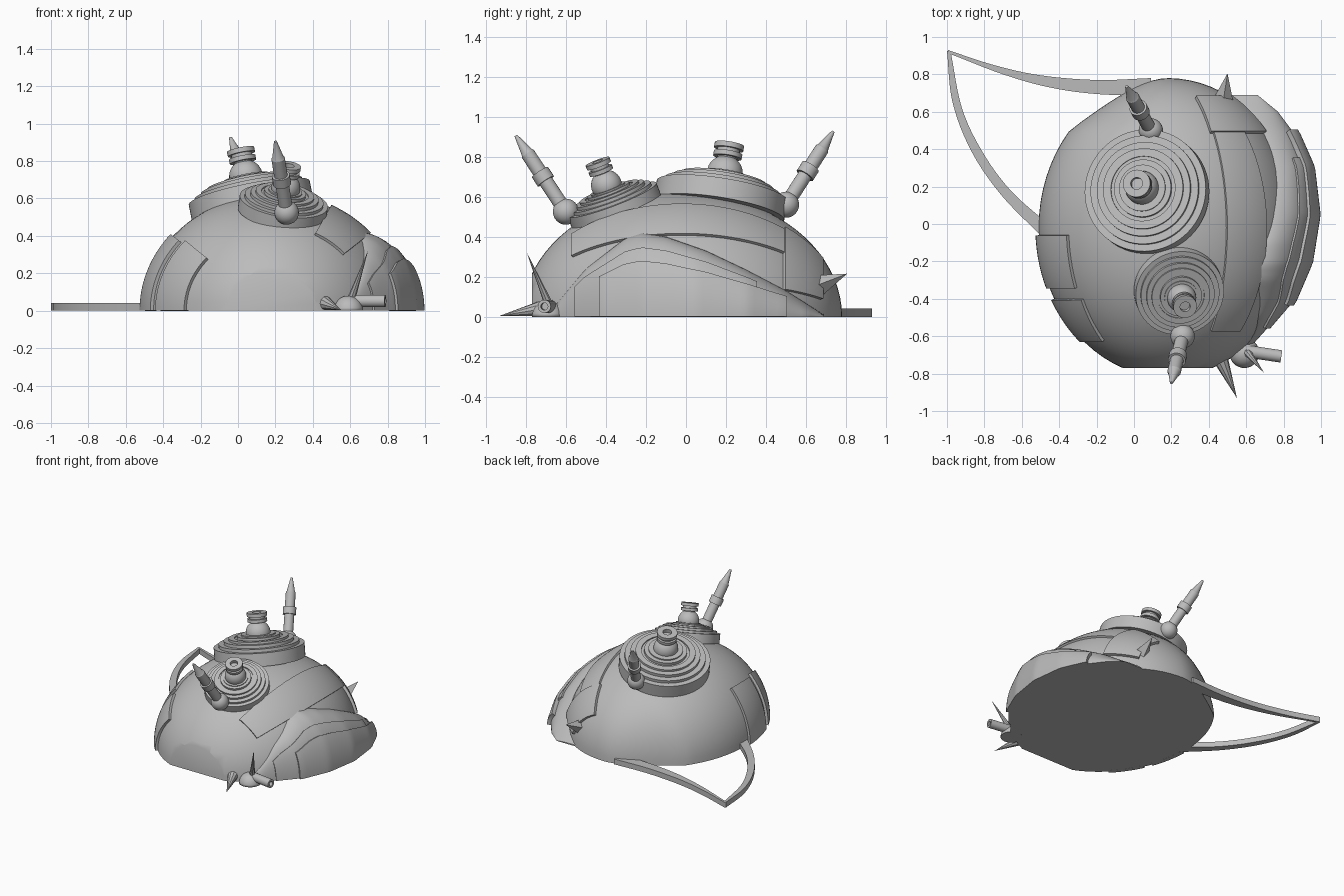
import bpy, bmesh
from math import sin, cos, pi, sqrt, radians
from mathutils import Vector

cube = bpy.data.objects.get("Cube")
if cube:
    bpy.data.objects.remove(cube, do_unlink=True)

grey = bpy.data.materials.new("plain_grey")
grey.use_nodes = True
grey.diffuse_color = (0.5, 0.5, 0.5, 1)
grey.node_tree.nodes["Principled BSDF"].inputs["Base Color"].default_value = (0.5, 0.5, 0.5, 1)

# Dome centre and radii
CX, CY, RX, RY, RZ = 0.18, -0.02, 0.69, 0.80, 0.62


def finish(name, bm, thickness=0, angle=30):
    bmesh.ops.remove_doubles(bm, verts=bm.verts, dist=1e-5)
    bmesh.ops.recalc_face_normals(bm, faces=bm.faces)
    mesh = bpy.data.meshes.new(name)
    bm.to_mesh(mesh)
    bm.free()
    mesh.materials.append(grey)
    ob = bpy.data.objects.new(name, mesh)
    bpy.context.collection.objects.link(ob)
    bpy.ops.object.select_all(action="DESELECT")
    ob.select_set(True)
    bpy.context.view_layer.objects.active = ob
    if thickness:
        mod = ob.modifiers.new("thickness", "SOLIDIFY")
        mod.thickness = thickness
        mod.offset = 0
        bpy.ops.object.modifier_apply(modifier=mod.name)
    bpy.ops.object.shade_smooth_by_angle(angle=radians(angle))
    return ob


def skin(bm, rows, closed=False):
    """Join rows of points with quads."""
    rows = [[bm.verts.new(p) for p in row] for row in rows]
    n = len(rows[0])
    for a, b in zip(rows, rows[1:]):
        for i in range(n if closed else n - 1):
            j = (i + 1) % n
            bm.faces.new((a[i], a[j], b[j], b[i]))
    return rows


def lathe(name, base, axis, profile, sides=48):
    """Spin (radius, height) points around an axis."""
    bm = bmesh.new()
    turn = Vector(axis).to_track_quat("Z", "Y")
    rows = []
    for r, h in profile:
        r = max(r, 0.0002)
        rows.append([Vector(base) + turn @ Vector((r * cos(2 * pi * k / sides), r * sin(2 * pi * k / sides), h))
                     for k in range(sides)])
    rows = skin(bm, rows, True)
    bm.faces.new(rows[0])
    bm.faces.new(rows[-1])
    return finish(name, bm)


def spike(name, base, tip, r, sides):
    d = Vector(tip) - Vector(base)
    return lathe(name, base, d, [(r, 0), (0, d.length)], sides)


def ball(name, centre, r):
    steps = [pi * k / 16 for k in range(17)]
    return lathe(name, centre, (0, 0, 1), [(r * sin(a), -r * cos(a)) for a in steps], 32)


def lerp(points, y):
    for (y0, a), (y1, b) in zip(points, points[1:]):
        if y <= y1:
            return a + (b - a) * (y - y0) / (y1 - y0)
    return points[-1][1]


def span(a, b, n):
    return [a + (b - a) * k / n for k in range(n + 1)]


# Dome body, cut flat at the base and the nose
bm = bmesh.new()
bmesh.ops.create_uvsphere(bm, u_segments=72, v_segments=40, radius=1)
for v in bm.verts:
    v.co = (CX + RX * v.co.x, CY + RY * v.co.y, RZ * v.co.z)
for co, no in (((0, 0, 0), (0, 0, 1)), ((0, -0.77, 0), (0, 1, 0))):
    bmesh.ops.bisect_plane(bm, geom=bm.verts[:] + bm.edges[:] + bm.faces[:],
                           plane_co=co, plane_no=no, clear_inner=True)
    bmesh.ops.holes_fill(bm, edges=[e for e in bm.edges if e.is_boundary], sides=0)
for v in bm.verts:
    if v.co.y > 0.5 and v.co.x < 0.2:
        v.co.x = 0.2 + (v.co.x - 0.2) * (1 - 0.3 * (v.co.y - 0.5) / 0.28)
finish("dome_body", bm)


# Raised armour panels that follow the dome
def panel(name, side, y0, y1, t0, t1, thickness):
    rows = []
    for y in span(y0, y1, 24):
        r = sqrt(1 - ((y - CY) / RY) ** 2)
        rows.append([(CX + side * RX * r * cos(t), y, RZ * r * sin(t))
                     for t in span(radians(t0), radians(t1), 16)])
    bm = bmesh.new()
    skin(bm, rows)
    finish(name, bm, thickness)


panel("right_panel_middle", -1, -0.34, -0.06, 0, 40, 0.035)
panel("right_panel_front", -1, -0.62, -0.40, 0, 42, 0.035)
panel("left_panel_upper", 1, -0.565, 0.485, 41, 63, 0.03)
panel("left_panel_rear", 1, 0.485, 0.67, 16, 65, 0.04)

# Side fender: ridge height and ground outline along y
RIDGE = [(-0.65, 0.06), (-0.5, 0.24), (-0.3, 0.395), (-0.22, 0.42), (-0.1, 0.40),
         (0.1, 0.33), (0.3, 0.235), (0.5, 0.13), (0.69, 0.01)]
OUTER = [(-0.65, 0.63), (-0.55, 0.72), (-0.41, 0.84), (-0.2, 0.93), (0.05, 0.97),
         (0.3, 0.94), (0.48, 0.86), (0.6, 0.77), (0.69, 0.66)]


def fender_row(y, s0, n):
    z, xo = lerp(RIDGE, y), lerp(OUTER, y)
    xi = CX + RX * sqrt(max(0, 1 - (z / RZ) ** 2 - ((y - CY) / RY) ** 2)) - 0.005
    return [(xi + (xo - xi) * sin(a), y, z * cos(a)) for a in span(s0 * pi / 2, pi / 2, n)]


bm = bmesh.new()
rows = []
for y in span(-0.65, 0.69, 60):
    row = fender_row(y, 0, 16)
    rows.append(row + [(row[0][0] - 0.08, y, 0), (row[0][0] - 0.08, y, row[0][2] * 0.97)])
rows = skin(bm, rows, True)
bm.faces.new(rows[0])
bm.faces.new(rows[-1])
finish("fender", bm, angle=40)

for name, y0, y1, s0, thickness in (("fender_plate_upper", -0.55, 0.35, 0.40, 0.024),
                                    ("fender_plate_lower", -0.42, 0.49, 0.56, 0.056)):
    bm = bmesh.new()
    skin(bm, [fender_row(y, s0, 12) for y in span(y0, y1, 40)])
    finish(name, bm, thickness)


# Stepped turrets with a hollow-topped knob
def turret(name, centre, axis, size, knob):
    steps = [(1, -0.30), (1, 0), (0.89, 0), (0.89, 0.07), (0.77, 0.07), (0.77, 0.14), (0.66, 0.14),
             (0.66, 0.19), (0.53, 0.19), (0.53, 0.16), (0.47, 0.16), (0.47, 0.23), (0.38, 0.23),
             (0.38, 0.26), (0, 0.26)]
    lathe(name + "_drum", centre, axis, [(r * size, h * size) for r, h in steps], 64)
    shape = [(0.9 * sin(a), 0.9 - 0.9 * cos(a)) for a in span(0, pi * 0.82, 14)]
    shape += [(0.5, 1.72), (0.72, 1.72), (0.72, 1.96), (0.56, 1.96), (0.56, 2.14), (0.74, 2.14),
              (0.74, 2.4), (0.32, 2.4), (0.32, 2.1), (0, 2.1)]
    lathe(name + "_knob", centre, axis, [(r * knob, h * knob) for r, h in shape], 40)


turret("rear_turret", (0.06, 0.18, 0.63), (-0.2, 0.16, 1), 0.33, 0.1)
turret("front_turret", (0.245, -0.37, 0.585), (0.15, -0.38, 1), 0.238, 0.086)


# Antennas on ball joints
def antenna(name, base, tip):
    ball(name + "_joint", base, 0.065)
    d = Vector(tip) - Vector(base)
    shape = [(0.036, 0), (0.036, 0.40), (0.048, 0.40), (0.048, 0.52), (0.036, 0.52),
             (0.036, 0.76), (0.03, 0.78), (0.008, 1)]
    lathe(name + "_rod", base, d, [(r, h * d.length) for r, h in shape], 24)


antenna("rear_antenna", (0.09, 0.5, 0.56), (-0.04, 0.735, 0.925))
antenna("front_antenna", (0.26, -0.6, 0.525), (0.2, -0.85, 0.905))

# Small gun and spikes
mount = ball("gun_mount", (0.59, -0.69, 0), 0.08)
for v in mount.data.vertices:
    v.co.z = max(v.co.z, -mount.location.z)
lathe("gun_barrel", (0.6, -0.68, 0.052), (1, -0.15, 0),
      [(0.033, 0), (0.033, 0.19), (0.018, 0.19), (0.018, 0.15), (0, 0.15)], 20)
spike("gun_spike", (0.605, -0.685, 0.06), (0.695, -0.795, 0.32), 0.022, 8)
spike("ground_spike", (0.46, -0.715, 0.042), (0.55, -0.93, 0.005), 0.042, 10)
spike("rear_spike", (0.475, 0.645, 0.15), (0.5, 0.805, 0.215), 0.06, 4)


# Flat curved bands that meet in a point
def band(name, edge_a, edge_b):
    def smooth(p, n=6):
        v = [Vector((x, y, 0)) for x, y in p]
        v = [2 * v[0] - v[1]] + v + [2 * v[-1] - v[-2]]
        out = []
        for a, b, c, d in zip(v, v[1:], v[2:], v[3:]):
            for k in range(n):
                t = k / n
                out.append(b + (c - a) * t / 2 + (2 * a - 5 * b + 4 * c - d) * t * t / 2
                           + (3 * b - a - 3 * c + d) * t ** 3 / 2)
        return out + [v[-2]]
    up = Vector((0, 0, 0.042))
    bm = bmesh.new()
    rows = skin(bm, [[a, b, b + up, a + up] for a, b in zip(smooth(edge_a), smooth(edge_b))], True)
    bm.faces.new(rows[0])
    bm.faces.new(rows[-1])
    finish(name, bm)


band("rear_band", [(-0.995, 0.93), (-0.75, 0.85), (-0.5, 0.795), (-0.2, 0.77), (0.09, 0.78)],
     [(-0.985, 0.91), (-0.7, 0.80), (-0.45, 0.73), (-0.2, 0.695), (0.09, 0.685)])
band("side_band", [(-1, 0.925), (-0.97, 0.65), (-0.87, 0.39), (-0.71, 0.155), (-0.49, -0.07)],
     [(-0.98, 0.92), (-0.92, 0.62), (-0.81, 0.385), (-0.66, 0.18), (-0.46, 0.0)])
